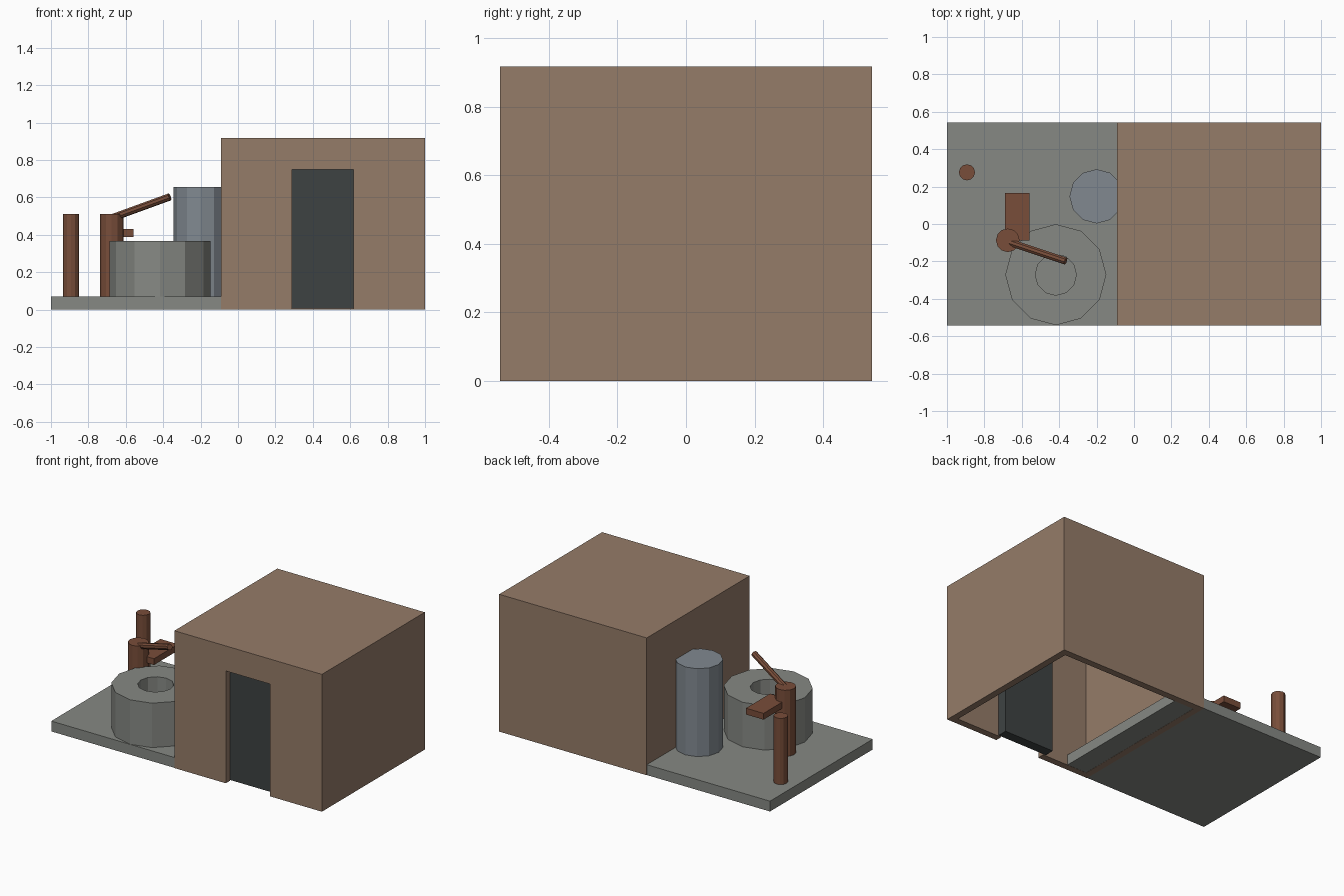
import bpy, bmesh
from math import cos, sin, pi
from mathutils import Vector

if "Cube" in bpy.data.objects:
    bpy.data.objects.remove(bpy.data.objects["Cube"])


def material(name, rgb):
    m = bpy.data.materials.new(name)
    m.diffuse_color = (*rgb, 1)
    m.use_nodes = True
    m.node_tree.nodes["Principled BSDF"].inputs["Base Color"].default_value = m.diffuse_color
    return m


CLAY = material("clay", (0.30, 0.20, 0.14))
WOOD = material("wood", (0.19, 0.075, 0.042))
STONE = material("stone", (0.24, 0.25, 0.23))
METAL = material("metal", (0.22, 0.25, 0.28))
DARK = material("dark", (0.048, 0.055, 0.055))


def finish(bm, name, mat):
    bmesh.ops.recalc_face_normals(bm, faces=bm.faces)
    me = bpy.data.meshes.new(name)
    bm.to_mesh(me)
    bm.free()
    ob = bpy.data.objects.new(name, me)
    bpy.context.collection.objects.link(ob)
    if mat:
        me.materials.append(mat)
    return ob


def box(name, lo, hi, mat=None):
    lo, hi = Vector(lo), Vector(hi)
    bm = bmesh.new()
    bmesh.ops.create_cube(bm, size=1)
    for v in bm.verts:
        v.co = (lo + hi) / 2 + v.co * (hi - lo)
    return finish(bm, name, mat)


def rod(name, a, b, r, sides, mat):
    """Cylinder from point a to point b."""
    a, b = Vector(a), Vector(b)
    d = b - a
    bm = bmesh.new()
    bmesh.ops.create_cone(bm, cap_ends=True, segments=sides, radius1=r, radius2=r, depth=d.length)
    q = Vector((0, 0, 1)).rotation_difference(d)
    for v in bm.verts:
        v.co = q @ v.co + (a + b) / 2
    return finish(bm, name, mat)


def tube(name, x, y, z0, z1, r_out, r_in, sides, mat):
    """Thick ring with a hole through it."""
    bm = bmesh.new()
    loops = []
    for r, z in ((r_out, z0), (r_out, z1), (r_in, z1), (r_in, z0)):
        loops.append([bm.verts.new((x + r * cos(2 * pi * i / sides),
                                    y + r * sin(2 * pi * i / sides), z)) for i in range(sides)])
    for k in range(4):
        p, q = loops[k], loops[(k + 1) % 4]
        for i in range(sides):
            j = (i + 1) % sides
            bm.faces.new((p[i], p[j], q[j], q[i]))
    return finish(bm, name, mat)


def cut(ob, cutter):
    mod = ob.modifiers.new("cut", 'BOOLEAN')
    mod.operation = 'DIFFERENCE'
    mod.solver = 'EXACT'
    mod.object = cutter
    cutter.hide_render = True
    bpy.context.view_layer.objects.active = ob
    bpy.ops.object.modifier_apply(modifier=mod.name)
    bpy.data.objects.remove(cutter)


Y = 0.543   # half depth
T = 0.045   # wall thickness
S = 0.07    # slab height

# House shell, open underneath, with a doorway
house = box("house_shell", (-0.09, -Y, 0), (1, Y, 0.917), CLAY)
cut(house, box("room_cutter", (-0.09 + T, -Y + T, -0.2), (1 - T, Y - T, 0.917 - T)))
cut(house, box("doorway_cutter", (0.29, -Y - 0.2, -0.2), (0.617, -Y + 0.1, 0.75)))
box("door", (0.27, -Y + T, 0.005), (0.637, -Y + 0.11, 0.77), DARK)

# Yard slab, running a little way under the house
box("slab", (-1, -Y + 0.001, 0.001), (0.1, Y - 0.001, S), STONE)

# Well ring and storage tank against the wall
tube("well_ring", -0.418, -0.271, S - 0.002, 0.367, 0.27, 0.11, 12, STONE)
rod("tank", (-0.2, 0.148, S - 0.002), (-0.2, 0.148, 0.657), 0.145, 12, METAL)

# Pump post with side board and sloping handle, plus a lone thin post
rod("pump_post", (-0.675, -0.087, S - 0.002), (-0.675, -0.087, 0.512), 0.063, 12, WOOD)
rod("thin_post", (-0.893, 0.276, S - 0.002), (-0.893, 0.276, 0.512), 0.043, 12, WOOD)
box("side_board", (-0.69, -0.087, 0.388), (-0.56, 0.167, 0.43), WOOD)
rod("pump_handle", (-0.67, -0.097, 0.492), (-0.365, -0.198, 0.603), 0.02, 8, WOOD)
